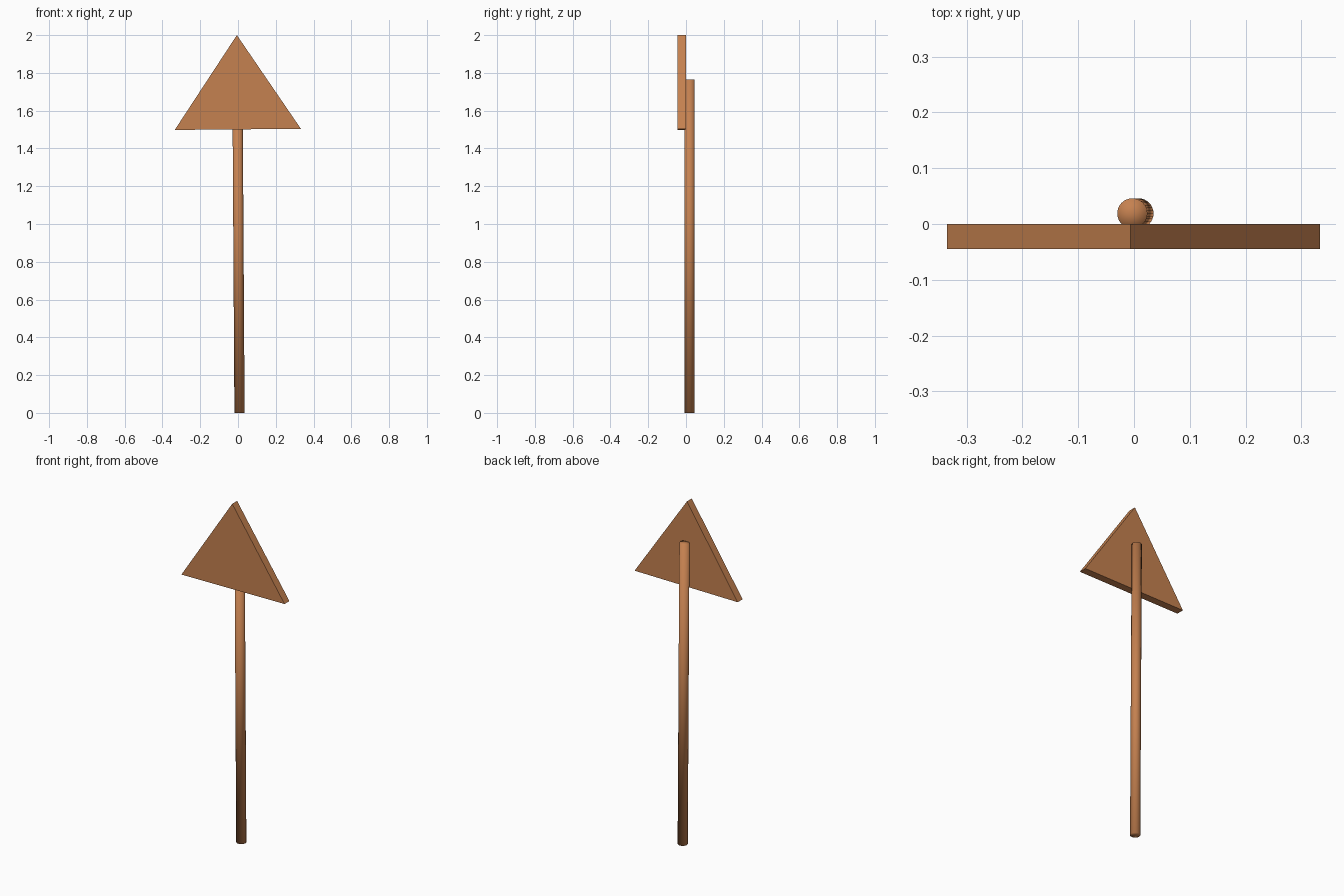
import bpy, bmesh
from mathutils import Vector

if "Cube" in bpy.data.objects:
    bpy.data.objects.remove(bpy.data.objects["Cube"])

wood = bpy.data.materials.new("warm wood brown")
wood.diffuse_color = (0.56, 0.22, 0.08, 1)
wood.use_nodes = True
wood.node_tree.nodes["Principled BSDF"].inputs["Base Color"].default_value = wood.diffuse_color


def make_object(name, bm, smooth):
    bmesh.ops.recalc_face_normals(bm, faces=bm.faces)
    for f in bm.faces:
        f.smooth = smooth
    mesh = bpy.data.meshes.new(name)
    bm.to_mesh(mesh)
    bm.free()
    mesh.materials.append(wood)
    bpy.context.collection.objects.link(bpy.data.objects.new(name, mesh))


# Triangular board, extruded backwards from its front outline
bm = bmesh.new()
corners = [(-0.335, 1.498), (0.333, 1.504), (-0.006, 2.0)]
front = bm.faces.new([bm.verts.new((x, -0.045, z)) for x, z in corners])
extruded = bmesh.ops.extrude_face_region(bm, geom=[front], use_keep_orig=True)
back = [v for v in extruded["geom"] if isinstance(v, bmesh.types.BMVert)]
bmesh.ops.translate(bm, verts=back, vec=(0, 0.045, 0))
make_object("sign_board", bm, False)

# Round post leaning slightly left, smooth-shaded over its caps
bm = bmesh.new()
height = 1.765
bmesh.ops.create_cone(bm, cap_ends=True, cap_tris=True, segments=32,
                      radius1=0.027, radius2=0.027, depth=height)
bottom, top = Vector((0.008, 0.019, 0)), Vector((-0.003, 0.019, height))
for v in bm.verts:
    v.co.z += height / 2
    v.co += bottom.lerp(top, v.co.z / height) * Vector((1, 1, 0)).x - Vector((0, 0, v.co.z))
make_object("post", bm, True)
